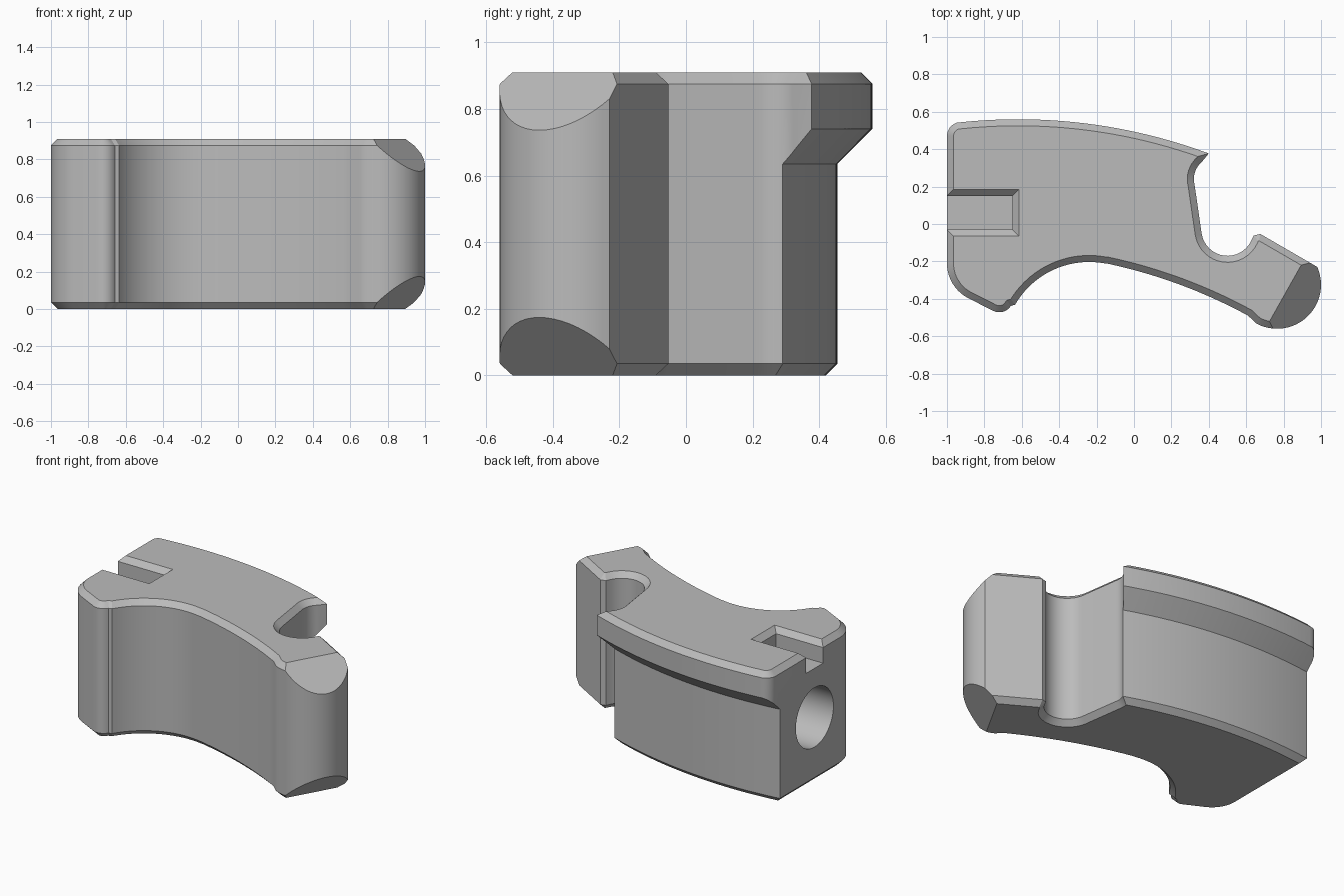
import bpy, bmesh
from math import sin, cos, radians
from mathutils import Vector

default = bpy.data.objects.get("Cube")
if default:
    bpy.data.objects.remove(default, do_unlink=True)

HEIGHT, CHAMFER = 0.91, 0.035
BACK_CENTRE, BACK_RADIUS = Vector((-0.62, -2.375)), 2.935
SLOT_Y, HOLE_Z = 0.06, 0.44

grey = bpy.data.materials.new("light grey")
grey.use_nodes = True
grey.diffuse_color = (0.5, 0.5, 0.5, 1)
grey.node_tree.nodes["Principled BSDF"].inputs["Base Color"].default_value = (0.5, 0.5, 0.5, 1)


def arc(cx, cy, r, a0, a1, n):
    angles = [radians(a0 + (a1 - a0) * i / n) for i in range(n + 1)]
    return [Vector((cx + r * cos(a), cy + r * sin(a))) for a in angles]


def inset(points, d):
    """Offset a counter-clockwise outline inwards with mitred corners."""
    result = []
    for i, p in enumerate(points):
        e0 = (p - points[i - 1]).normalized()
        e1 = (points[(i + 1) % len(points)] - p).normalized()
        n0, n1 = Vector((-e0.y, e0.x)), Vector((-e1.y, e1.x))
        result.append(p + (n0 + n1) * d / (1 + n0.dot(n1)))
    return result


def loft(name, rings, closed=False):
    """Skin rings of 3D points; cap the ends, or join them when closed."""
    bm = bmesh.new()
    loops = [[bm.verts.new(p) for p in ring] for ring in rings]
    pairs = list(zip(loops, loops[1:]))
    if closed:
        pairs.append((loops[-1], loops[0]))
    else:
        bm.faces.new(loops[0])
        bm.faces.new(loops[-1])
    for a, b in pairs:
        for i in range(len(a)):
            j = (i + 1) % len(a)
            bm.faces.new((a[i], a[j], b[j], b[i]))
    bmesh.ops.recalc_face_normals(bm, faces=bm.faces)
    mesh = bpy.data.meshes.new(name)
    bm.to_mesh(mesh)
    bm.free()
    obj = bpy.data.objects.new(name, mesh)
    bpy.context.collection.objects.link(obj)
    mesh.materials.append(grey)
    return obj


def level(points, z):
    return [Vector((p.x, p.y, z)) for p in points]


def cut(body, cutter):
    mod = body.modifiers.new(cutter.name, "BOOLEAN")
    mod.operation, mod.solver, mod.object = "DIFFERENCE", "EXACT", cutter
    bpy.context.view_layer.objects.active = body
    bpy.ops.object.modifier_apply(modifier=mod.name)
    bpy.data.objects.remove(cutter, do_unlink=True)


# Plan outline, counter-clockwise from the back ledge tip
outline = arc(*BACK_CENTRE, BACK_RADIUS, 69.67, 96, 24)
outline += arc(-0.925, 0.47, 0.075, 108, 180, 6)
outline += arc(-0.79, -0.21, 0.21, 180, 243, 10)
outline += arc(-0.72, -0.40, 0.072, 243, 328, 8)
outline += arc(-0.24, -0.66, 0.457, 150, 80, 18)
outline += arc(-0.727, -2.95, 2.8, 78, 61.5, 14)
outline += arc(0.765, -0.325, 0.235, 242, 384, 24)
outline += [Vector((0.675, -0.053)), Vector((0.64, -0.062))]
outline += arc(0.5, -0.03, 0.14, -25, -170, 16)
outline += arc(0.44, 0.24, 0.12, 195, 130, 8)

# Chamfered body
inner = inset(outline, CHAMFER)
body = loft("curved_block", [level(inner, 0), level(outline, CHAMFER),
                             level(outline, HEIGHT - CHAMFER), level(inner, HEIGHT)])

# Undercut below the back ledge, swept along the back curve
section = [(-0.205, -0.065), (-0.105, CHAMFER), (-0.105, 0.635), (0.1, 0.84), (0.1, -0.065)]
sweep = []
for i in range(41):
    a = radians(60 + i)
    direction = Vector((cos(a), sin(a)))
    sweep.append([Vector((*(BACK_CENTRE + direction * (BACK_RADIUS + r)), z)) for r, z in section])
cut(body, loft("ledge_undercut", sweep))

# Slanted flats above and below the rounded tip
bm = bmesh.new()
bm.from_mesh(body.data)
for z, up in ((HEIGHT, 1), (0, -1)):
    result = bmesh.ops.bisect_plane(
        bm, geom=bm.verts[:] + bm.edges[:] + bm.faces[:], dist=1e-5,
        plane_co=(0.905, -0.2, z), plane_no=Vector((0.87, -0.49, up)), clear_outer=True)
    edges = [g for g in result["geom_cut"] if isinstance(g, bmesh.types.BMEdge)]
    bmesh.ops.holes_fill(bm, edges=edges)
bmesh.ops.recalc_face_normals(bm, faces=bm.faces)
bm.to_mesh(body.data)
bm.free()


# Top slot with flared rim
def slot_ring(z, grow):
    x, w = -0.65 + grow, 0.09 + grow
    corners = [(-1.2, -w), (x, -w), (x, w), (-1.2, w)]
    return [Vector((px, SLOT_Y + py, z)) for px, py in corners]


cut(body, loft("slot_cutter", [slot_ring(0.77, 0), slot_ring(HEIGHT - CHAMFER, 0),
                               slot_ring(HEIGHT + CHAMFER, 2 * CHAMFER)]))

# Round blind hole in the end face
circle = arc(SLOT_Y, HOLE_Z, 0.2, 0, 352.5, 47)
cut(body, loft("hole_cutter", [[Vector((x, p.x, p.y)) for p in circle] for x in (-1.2, -0.4)]))

# Smooth curves, crisp edges
bpy.ops.object.select_all(action="DESELECT")
body.select_set(True)
bpy.context.view_layer.objects.active = body
bpy.ops.object.shade_smooth_by_angle(angle=radians(25))
